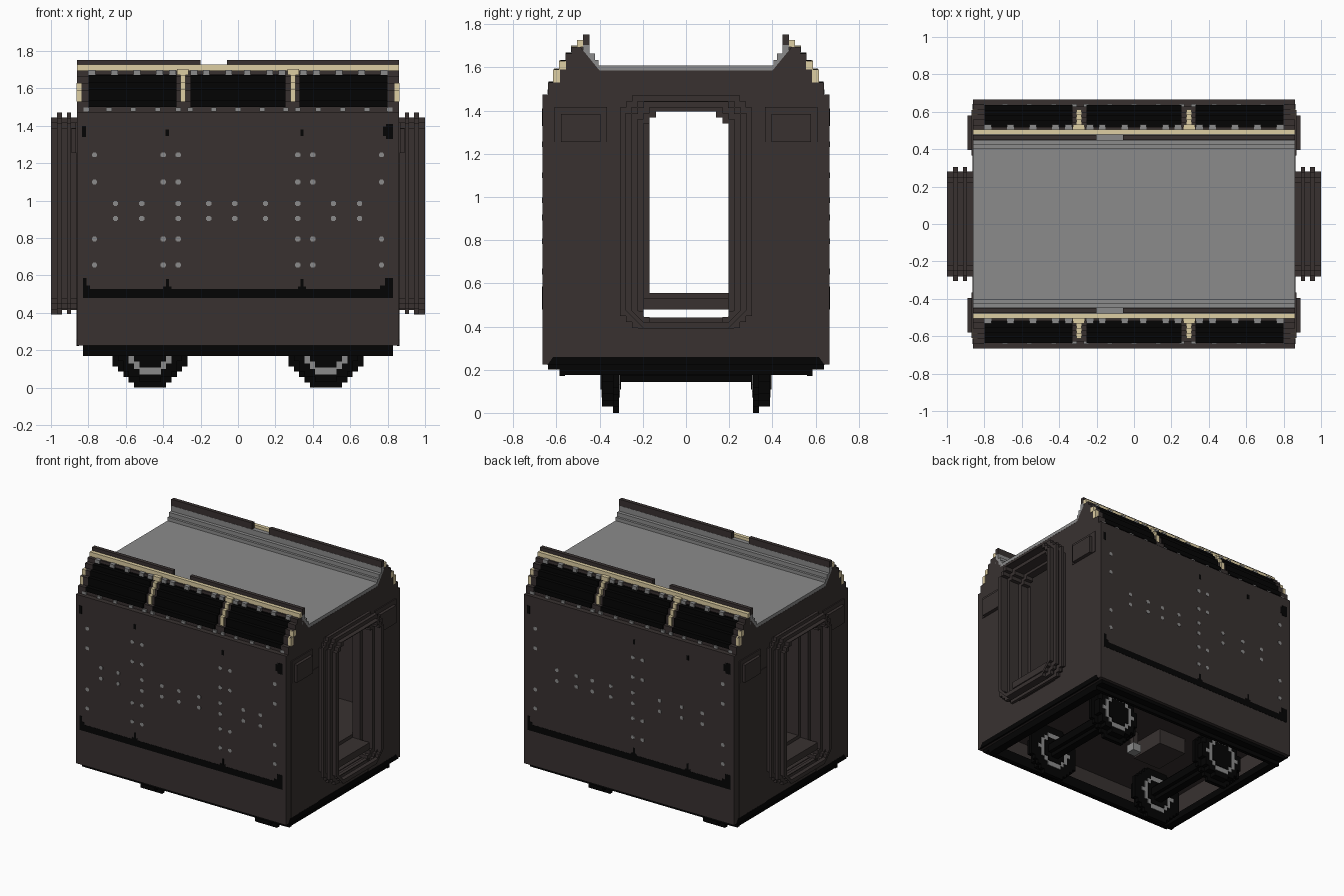
import bpy, bmesh, math

if "Cube" in bpy.data.objects:
    bpy.data.objects.remove(bpy.data.objects["Cube"])


def material(name, r, g, b):
    m = bpy.data.materials.new(name)
    m.diffuse_color = (r, g, b, 1)
    m.use_nodes = True
    m.node_tree.nodes["Principled BSDF"].inputs["Base Color"].default_value = m.diffuse_color
    return m


BROWN = material("dark brown", 0.040, 0.031, 0.030)
BLACK = material("black", 0.0012, 0.0012, 0.0012)
GREY = material("grey", 0.26, 0.26, 0.26)
TAN = material("tan", 0.73, 0.62, 0.37)


def finish(name, bm, mat):
    bmesh.ops.recalc_face_normals(bm, faces=bm.faces)
    me = bpy.data.meshes.new(name)
    bm.to_mesh(me)
    bm.free()
    me.materials.append(mat)
    ob = bpy.data.objects.new(name, me)
    bpy.context.collection.objects.link(ob)
    return ob


def boxes(name, mat, items, mirror=""):
    """Each item is (x0, x1, y0, y1, z0, z1); mirror repeats over x and/or y."""
    bm = bmesh.new()
    for sx in ((1, -1) if "x" in mirror else (1,)):
        for sy in ((1, -1) if "y" in mirror else (1,)):
            for x0, x1, y0, y1, z0, z1 in items:
                geo = bmesh.ops.create_cube(bm, size=1)
                for v in geo["verts"]:
                    v.co = (sx * ((x0 + x1) / 2 + v.co.x * (x1 - x0)),
                            sy * ((y0 + y1) / 2 + v.co.y * (y1 - y0)),
                            (z0 + z1) / 2 + v.co.z * (z1 - z0))
    return finish(name, bm, mat)


def prism(name, mat, pts, x0, x1):
    """Extrude a (y, z) outline along x, mirrored to all four corners."""
    bm = bmesh.new()
    for sx in (1, -1):
        for sy in (1, -1):
            f = bm.faces.new([bm.verts.new((sx * x0, sy * y, z)) for y, z in pts])
            for v in bmesh.ops.extrude_face_region(bm, geom=[f])["geom"]:
                if isinstance(v, bmesh.types.BMVert):
                    v.co.x = sx * x1
    return finish(name, bm, mat)


def stepped_rect(hy, z0, z1, s=0.028, n=3):
    """Rectangle with staircase corners, as (y, z) points."""
    zc, hz = (z0 + z1) / 2, (z1 - z0) / 2
    q = []
    for i in range(n):
        q.append((hy - i * s, hz - (n - i) * s + s))
        q.append((hy - (i + 1) * s, hz - (n - i) * s + s))
    # rows climb from the side to the top of the corner
    q = [(y, hz - (n - 1 - k // 2) * s) for k, (y, z) in enumerate(q)]
    r = q[::-1]
    loop = q + [(-y, z) for y, z in r] + [(-y, -z) for y, z in q] + [(y, -z) for y, z in r]
    return [(y, zc + z) for y, z in loop]


def ring(name, mat, x0, x1, outer, inner):
    bm = bmesh.new()
    for s in (1, -1):
        loops = [[bm.verts.new((s * x, y, z)) for y, z in pts]
                 for x, pts in ((x0, outer), (x1, outer), (x1, inner), (x0, inner))]
        n = len(outer)
        for k in range(4):
            a, b = loops[k], loops[(k + 1) % 4]
            for i in range(n):
                j = (i + 1) % n
                bm.faces.new((a[i], a[j], b[j], b[i]))
    return finish(name, bm, mat)


def disc(cx, cz, radius, y0, y1, cell=0.0286):
    """Staircase disc made of horizontal rows."""
    n = round(2 * radius / cell)
    h = 2 * radius / n
    out = []
    for i in range(n):
        z = -radius + i * h
        half = round(math.sqrt(radius ** 2 - (z + h / 2) ** 2) / cell) * cell
        out.append((cx - half, cx + half, y0, y1, cz + z, cz + z + h))
    return out


# Shell: side walls and end walls
boxes("side_wall", BROWN, [(-0.80, 0.80, 0.61, 0.665, 0.225, 1.475)], "y")
STEPS = [(0.64, 1.475, 1.53), (0.612, 1.53, 1.59), (0.585, 1.59, 1.63),
         (0.558, 1.63, 1.665), (0.53, 1.665, 1.695)]
outline = [(0.197, 0.225), (0.665, 0.225), (0.665, 1.475)]
for y, z0, z1 in STEPS:
    outline += [(y, z0), (y, z1)]
outline += [(0.49, 1.695), (0.40, 1.585), (0.197, 1.585)]
prism("end_wall", BROWN, outline, 0.80, 0.86)
boxes("end_lintel_and_sill", BROWN, [(0.80, 0.86, -0.197, 0.197, 1.395, 1.585),
                                     (0.80, 0.86, -0.197, 0.197, 0.225, 0.443)], "x")
boxes("doorway_corner", BROWN, [(0.80, 0.86, 0.14, 0.197, 1.368, 1.395),
                                (0.80, 0.86, 0.168, 0.197, 1.34, 1.368)], "xy")
boxes("end_panel", BROWN, [(0.855, 0.863, 0.29, 0.61, 0.26, 1.255),
                           (0.855, 0.868, 0.365, 0.61, 1.255, 1.417)], "xy")
boxes("end_lamp_box", BROWN, [(0.86, 0.89, 0.395, 0.58, 1.255, 1.385)], "xy")

# Gangway bellows with alternating ridges
edges = [0.86, 0.893, 0.915, 0.942, 0.968, 1.0]
for i in range(5):
    grow = 0.026 if i % 2 else 0
    hole = 0.225 if i < 3 else 0.25
    ring("gangway_fold_%d" % (i + 1), BROWN, edges[i], edges[i + 1],
         stepped_rect(0.28 + grow, 0.42 - grow, 1.445 + grow),
         stepped_rect(hole, 0.64 - hole, 1.19 + hole))
boxes("gangway_tread", BROWN, [(0.80, 0.94, -0.197, 0.197, 0.48, 0.53)], "x")

# Floor and folded inner door
boxes("floor", BROWN, [(-0.80, 0.80, -0.61, 0.61, 0.48, 0.555)])
boxes("inner_door_leaf", BROWN, [(-0.80, 0.80, -0.20, -0.17, 0.555, 1.586)])

# Roof with stepped edges
boxes("roof", GREY, [(-0.86, 0.86, -0.405, 0.405, 1.586, 1.61)])
boxes("roof_edge_steps", GREY, [(-0.86, 0.86, 0.405, 0.422, 1.588, 1.635),
                                (-0.86, 0.86, 0.422, 0.447, 1.61, 1.665),
                                (-0.86, 0.86, 0.447, 0.478, 1.64, 1.705)], "y")
boxes("roof_rail_strip", TAN, [(-0.86, 0.86, 0.478, 0.505, 1.695, 1.727)], "y")
boxes("roof_rail", BROWN, [(a, b, 0.448, 0.476, 1.705, 1.752)
                           for a, b in ((-0.86, -0.20), (-0.06, 0.86))], "y")

# Sloped window band: core, panes, posts
boxes("window_core", BROWN, [(-0.80, 0.80, 0.47, y - 0.012, z0, z1) for y, z0, z1 in STEPS], "y")
panes = [(-0.80, -0.33), (-0.255, 0.255), (0.33, 0.80)]
boxes("window_pane", BLACK, [(a, b, y - 0.05, y - 0.003, max(z0, 1.50), min(z1 + 0.004, 1.674))
                             for a, b in panes for y, z0, z1 in STEPS], "y")
boxes("window_post", TAN, [(0.28, 0.308, y - 0.04, y, z0, z1 + 0.005)
                           for y, z0, z1 in STEPS[1:]], "xy")
boxes("window_post_head", TAN, [(0.265, 0.325, 0.50, 0.532, 1.672, 1.703)], "xy")
boxes("window_end_post", TAN, [(0.838, 0.864, y - 0.028, y + 0.003, z0, z1)
                               for y, z0, z1 in STEPS[1:3]], "xy")

# Bolts around the windows
bolts = []
for x in (0.0, 0.13, 0.255, 0.32, 0.43, 0.56, 0.69, 0.81):
    bolts.append((x - 0.015, x + 0.015, 0.62, 0.642, 1.477, 1.497))
for x in (0.05, 0.17, 0.235, 0.35, 0.42, 0.54, 0.66, 0.78):
    bolts.append((x - 0.018, x + 0.018, 0.50, 0.532, 1.672, 1.698))
boxes("window_bolt", GREY, bolts, "xy")

# Bolts on the side walls; front and back have different layouts
layouts = {"front": (-1, (-0.767, -0.40, -0.32, 0.32, 0.40, 0.767),
                     (-0.655, -0.515, -0.32, -0.157, -0.017, 0.147, 0.32, 0.51, 0.65)),
           "back": (1, (-0.767, -0.11, -0.03, 0.767),
                    (0.59, 0.43, 0.30, 0.15, -0.03, -0.25, -0.43, -0.60))}
for side, (s, columns, pairs) in layouts.items():
    spots = [(x, z) for z in (1.245, 1.10, 0.795, 0.655) for x in columns]
    spots += [(x, z) for z in (0.985, 0.905) for x in pairs]
    boxes(side + "_bolts", GREY, [(x - w, x + w, s * 0.663, s * 0.6665, z - h, z + h)
                                  for x, z in spots for w, h in ((0.014, 0.008), (0.009, 0.013))])

# Black lower side band with raised ends, and the upper marks
for side, s, peaks in (("front", -1, (-0.378, 0.342)), ("back", 1, (-0.04, -0.48))):
    e = -s
    band = [(-0.83, 0.83, 0.48, 0.527),
            (-0.83 * e, -0.81 * e, 0.527, 0.585), (-0.81 * e, -0.79 * e, 0.527, 0.545),
            (0.785 * e, 0.83 * e, 0.527, 0.585), (0.76 * e, 0.785 * e, 0.527, 0.545),
            (-0.835 * e, -0.812 * e, 1.34, 1.40),
            (0.775 * e, 0.83 * e, 1.345, 1.395), (0.79 * e, 0.83 * e, 1.33, 1.41)]
    for p in peaks:
        band += [(p - 0.008, p + 0.008, 0.527, 0.58), (p - 0.022, p + 0.022, 0.527, 0.54),
                 (p - 0.009, p + 0.009, 1.345, 1.38)]
    boxes(side + "_side_band", BLACK, [(a, b, s * 0.662, s * 0.6665, c, d) for a, b, c, d in band])

# Underframe
boxes("underframe_side_beam", BLACK, [(-0.83, 0.83, 0.56, 0.64, 0.20, 0.245),
                                      (-0.83, 0.83, 0.56, 0.585, 0.17, 0.20)], "y")
boxes("underframe_end_beam", BLACK, [(0.77, 0.83, -0.56, 0.56, 0.175, 0.225)], "x")
prism("underframe_end_edge", BLACK, [(0, 0.222), (0.642, 0.222), (0.615, 0.26), (0, 0.26)], 0.85, 0.8635)
boxes("underframe_pan", BROWN, [(-0.80, 0.80, -0.61, 0.61, 0.385, 0.442)])
boxes("equipment_box", BROWN, [(-0.33, -0.10, -0.12, 0.16, 0.27, 0.385)])
boxes("floor_fitting_bracket", BROWN, [(-0.02, 0.02, -0.02, 0.02, 0.28, 0.385)])
boxes("floor_fitting", GREY, [(-0.035, 0.035, -0.035, 0.035, 0.225, 0.285)])

# Wheels: flange, tread, grey ring, hub and axle
WX, WZ = 0.47, 0.20
boxes("wheel", BLACK, disc(WX, WZ, 0.20, 0.31, 0.338) + disc(WX, WZ, 0.17, 0.338, 0.388), "xy")
boxes("wheel_ring", GREY, disc(WX, WZ, 0.129, 0.305, 0.392), "xy")
boxes("wheel_hub", BLACK, disc(WX, WZ, 0.092, 0.300, 0.397), "xy")
boxes("axle", BLACK, disc(WX, WZ, 0.057, -0.300, 0.300), "x")
